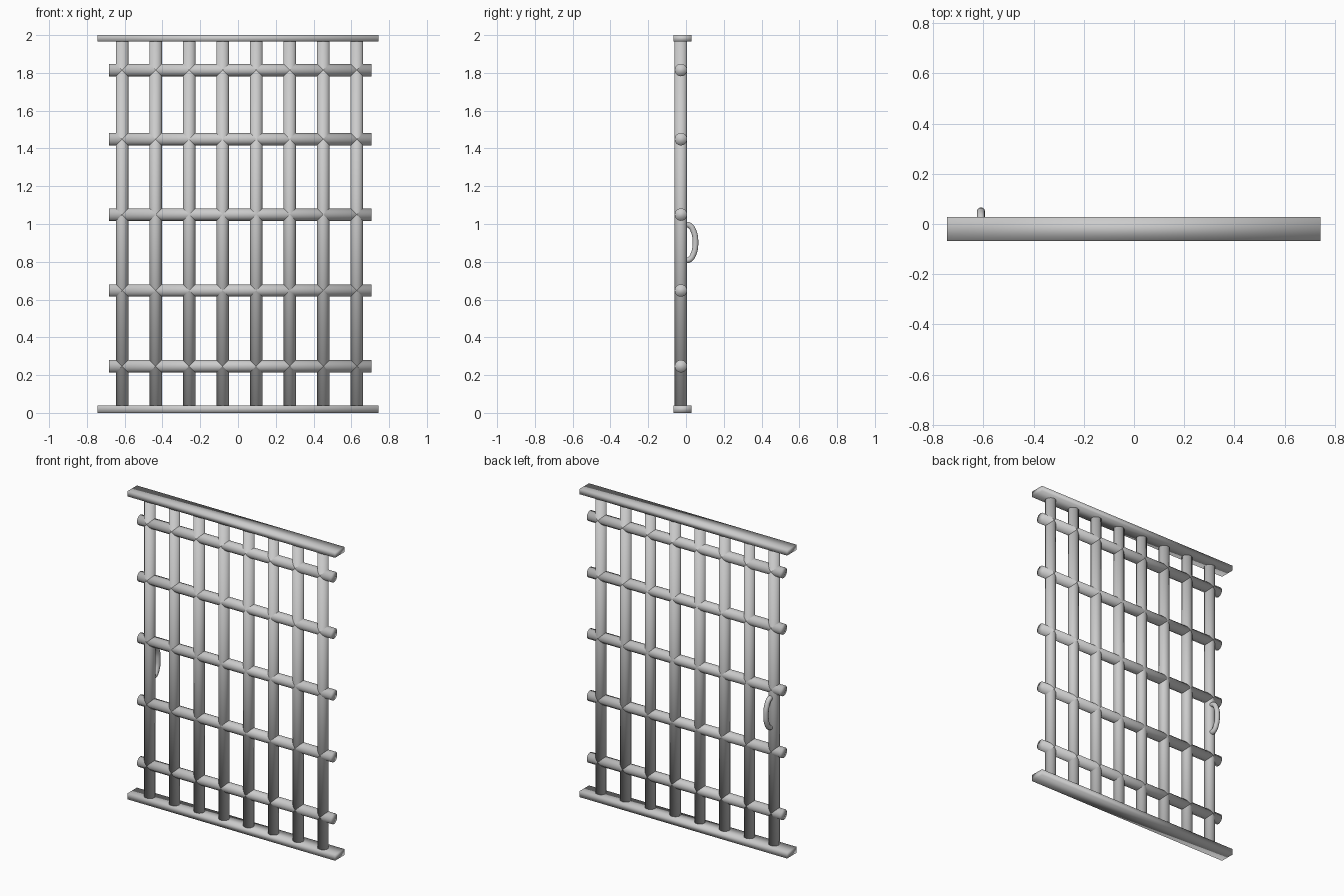
import bpy, math

if "Cube" in bpy.data.objects:
    bpy.data.objects.remove(bpy.data.objects["Cube"])

BAR_Y = -0.027
BAR_R = 0.033


def smooth(obj):
    for p in obj.data.polygons:
        p.use_smooth = True


def bar(name, loc, length, rot=(0, 0, 0)):
    bpy.ops.mesh.primitive_cylinder_add(vertices=24, radius=BAR_R, depth=length,
                                        location=loc, rotation=rot)
    obj = bpy.context.object
    obj.name = name
    smooth(obj)


def rail(name, z0, z1):
    bpy.ops.mesh.primitive_cube_add(size=1, location=(-0.001, -0.0195, (z0 + z1) / 2))
    obj = bpy.context.object
    obj.name = name
    obj.scale = (1.488, 0.095, z1 - z0)
    bpy.ops.object.transform_apply(location=False, rotation=False, scale=True)
    smooth(obj)


# Top and bottom rails
rail("top_rail", 1.965, 2.0)
rail("bottom_rail", 0.0, 0.04)

# Upright bars
for i in range(8):
    bar(f"upright_bar_{i + 1}", (-0.614 + i * 0.1776, BAR_Y, 1.0), 1.95)

# Cross bars
for i, z in enumerate((0.247, 0.648, 1.05, 1.449, 1.815)):
    bar(f"cross_bar_{i + 1}", (0.0125, BAR_Y, z), 1.391, (0, math.pi / 2, 0))

# Curved pull handle on the back of the left upright
curve = bpy.data.curves.new("handle", 'CURVE')
curve.dimensions = '3D'
curve.bevel_depth = 0.016
curve.bevel_resolution = 3
curve.resolution_u = 6
curve.use_fill_caps = True
half = [(-0.01, 0.095), (0.018, 0.091), (0.040, 0.060)]
path = half + [(0.050, 0.0)] + [(y, -z) for y, z in reversed(half)]
spline = curve.splines.new('BEZIER')
spline.bezier_points.add(len(path) - 1)
for bp, (y, z) in zip(spline.bezier_points, path):
    bp.co = (0, y, z)
    bp.handle_left_type = bp.handle_right_type = 'AUTO'
handle = bpy.data.objects.new("handle", curve)
handle.location = (-0.609, 0, 0.902)
bpy.context.collection.objects.link(handle)
